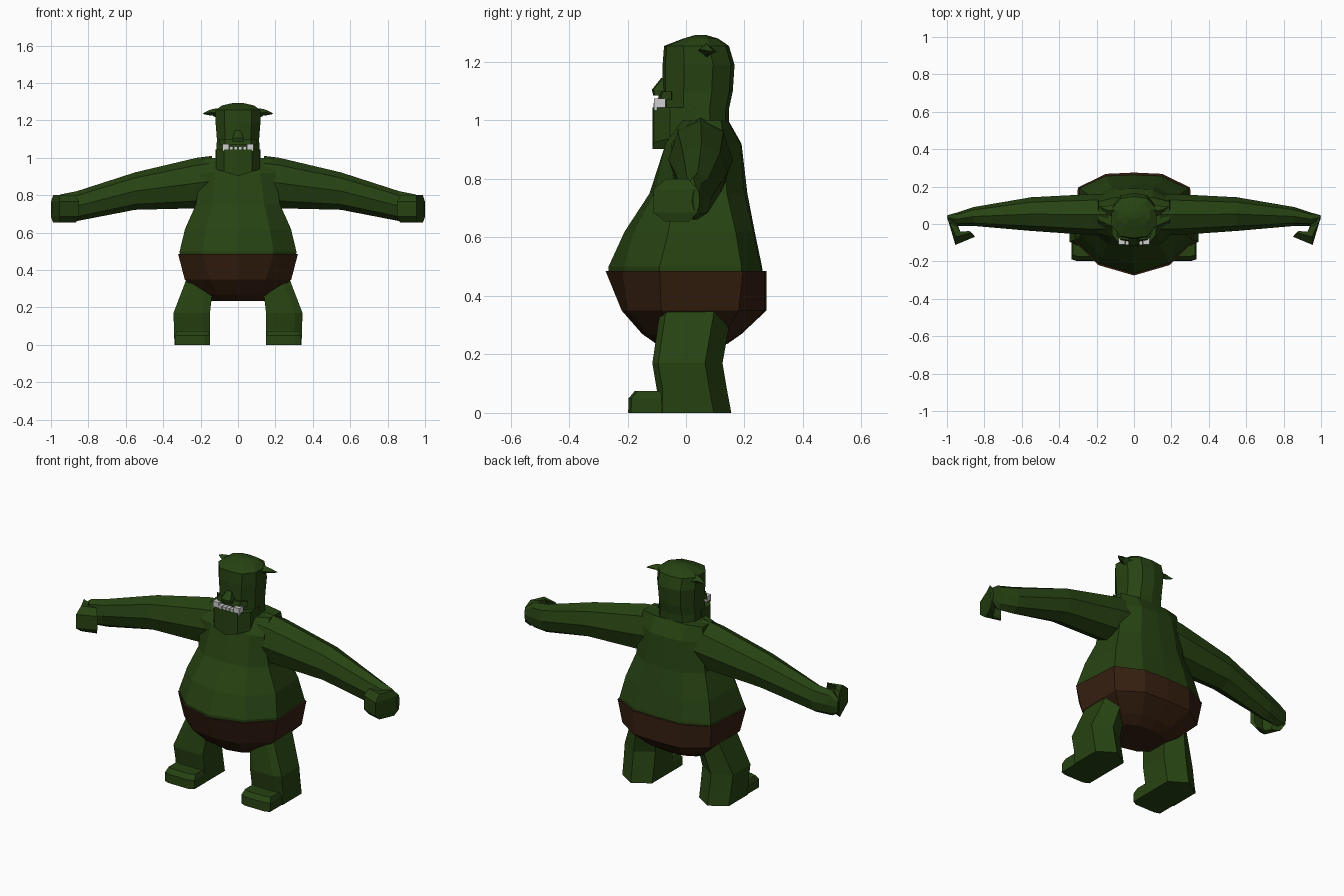
import bpy, bmesh, math

if "Cube" in bpy.data.objects:
    bpy.data.objects.remove(bpy.data.objects["Cube"])


def material(name, rgb):
    m = bpy.data.materials.new(name)
    m.diffuse_color = (*rgb, 1)
    m.use_nodes = True
    m.node_tree.nodes["Principled BSDF"].inputs["Base Color"].default_value = m.diffuse_color
    return m


GREEN = material("dark green skin", (0.02, 0.055, 0.006))
BROWN = material("brown cloth", (0.036, 0.014, 0.005))
WHITE = material("tooth white", (0.62, 0.62, 0.62))


def loft(name, rings, mat):
    """Skin closed rings of 3D points, capping both ends."""
    bm = bmesh.new()
    vs = [[bm.verts.new(p) for p in r] for r in rings]
    n = len(vs[0])
    for a, b in zip(vs, vs[1:]):
        for i in range(n):
            j = (i + 1) % n
            bm.faces.new((a[i], a[j], b[j], b[i]))
    bm.faces.new(vs[0][::-1])
    bm.faces.new(vs[-1])
    bmesh.ops.recalc_face_normals(bm, faces=bm.faces)
    me = bpy.data.meshes.new(name)
    bm.to_mesh(me)
    bm.free()
    me.materials.append(mat)
    ob = bpy.data.objects.new(name, me)
    bpy.context.collection.objects.link(ob)
    return ob


def whole(z, half):
    """Mirror a half outline (front to back, x >= 0) into a full ring."""
    return [(x, y, z) for x, y in half] + [(-x, y, z) for x, y in half[-2:0:-1]]


def pair(name, rings, mat):
    for side, s in (("left", 1), ("right", -1)):
        loft(f"{side}_{name}", [[(s * x, y, z) for x, y, z in r] for r in rings], mat)


def block(name, x0, x1, y0, y1, z0, z1, mat):
    loft(name, [[(x0, y0, z), (x1, y0, z), (x1, y1, z), (x0, y1, z)] for z in (z0, z1)], mat)


# Pear-shaped torso
loft("torso", [
    whole(0.46, [(0, -.265), (.18, -.21), (.31, -.09), (.29, .19), (.15, .26), (0, .265)]),
    whole(0.50, [(0, -.265), (.19, -.21), (.312, -.09), (.29, .19), (.15, .255), (0, .26)]),
    whole(0.62, [(0, -.21), (.17, -.18), (.283, -.06), (.265, .17), (.14, .23), (0, .235)]),
    whole(0.75, [(0, -.125), (.14, -.11), (.225, -.04), (.22, .14), (.12, .2), (0, .21)]),
    whole(0.92, [(0, -.07), (.12, -.07), (.2, -.05), (.2, .13), (.1, .185), (0, .19)]),
    whole(1.00, [(0, -.02), (.1, -.02), (.19, .02), (.19, .12), (.1, .142), (0, .145)]),
], GREEN)

# Shorts
loft("shorts", [
    whole(0.235, [(0, -.1), (.09, -.08), (.14, -.04), (.14, .1), (.08, .13), (0, .14)]),
    whole(0.27, [(0, -.15), (.11, -.13), (.2, -.06), (.2, .13), (.1, .185), (0, .19)]),
    whole(0.35, [(0, -.22), (.15, -.2), (.285, -.085), (.28, .18), (.15, .268), (0, .275)]),
    whole(0.485, [(0, -.275), (.19, -.22), (.32, -.09), (.3, .195), (.15, .268), (0, .275)]),
], BROWN)


# Legs and feet
def leg_ring(z, x0, x1, y0, y1):
    ym = y1 - 0.06
    return [(x0, y0 + .01, z), (x0 + .04, y0, z), (x1 - .04, y0, z), (x1, y0 + .02, z),
            (x1, ym, z), ((x0 + x1) / 2, y1, z), (x0, ym, z)]


pair("leg", [leg_ring(0, .15, .34, -.1, .155), leg_ring(.08, .15, .342, -.1, .14),
             leg_ring(.17, .15, .345, -.115, .125), leg_ring(.34, .13, .28, -.09, .155),
             leg_ring(.42, .13, .25, -.08, .15)], GREEN)


def foot_ring(z, front, inset):
    a, b = .15 + inset, .335 - inset
    return [(a, front + .015, z), (a + .03, front, z), (b - .03, front, z), (b, front + .01, z),
            (b, -.05, z), (a, -.05, z)]


pair("foot", [foot_ring(0, -.198, 0), foot_ring(.05, -.196, 0), foot_ring(.075, -.175, .008)], GREEN)


# Arms: eight-sided sections along x
def arm_ring(x, cy, cz, ry, rz):
    return [(x, cy + ry * math.cos(k * math.pi / 4), cz + rz * math.sin(k * math.pi / 4))
            for k in range(8)]


pair("arm", [arm_ring(*a) for a in (
    (.14, .05, .875, .11, .135), (.22, .05, .865, .11, .135), (.55, .053, .822, .09, .1),
    (.86, .04, .742, .05, .08), (.95, .025, .732, .035, .072), (.998, .035, .728, .012, .04))], GREEN)

# Curled hands: hooked outline stacked in z
HOOK = [(1.0, .04), (.955, -.112), (.85, -.068), (.865, -.05), (.925, -.058), (.945, 0)]


def hook_ring(z, s):
    return [(.94 + (x - .94) * (.6 + .4 * s), -.025 + (y + .025) * s, z) for x, y in HOOK]


pair("hand", [hook_ring(.655, .55), hook_ring(.685, 1), hook_ring(.765, 1), hook_ring(.80, .5)], GREEN)


# Head and neck
def head_ring(z, w, f, b):
    d = b - f
    return whole(z, [(0, f), (w * .6, f + .04 * d), (w, f + .3 * d),
                     (w, f + .7 * d), (w * .6, b - .05 * d), (0, b)])


loft("head", [head_ring(*h) for h in (
    (.90, .12, -.05, .145), (1.04, .115, -.075, .147), (1.10, .113, -.08, .16),
    (1.19, .12, -.08, .166), (1.255, .12, -.075, .147), (1.28, .085, -.01, .11),
    (1.292, .03, .03, .07))], GREEN)

# Jutting jaw with a V-shaped lower edge
JAW = [(0, -.115), (.075, -.11), (.118, -.055), (.12, .03), (0, .03)]
jaw_top = whole(1.045, JAW)
loft("jaw", [[(x, y, .903 + .3 * abs(x)) for x, y, z in jaw_top], jaw_top], GREEN)

# Upper lip and nose
loft("upper_lip", [whole(z, [(0, f), (.07, f + .01), (.1, -.05), (0, -.04)])
                   for z, f in ((1.07, -.097), (1.10, -.09))], GREEN)
loft("nose", [whole(z, [(0, f), (w, f + .006), (w, -.06), (0, -.06)])
              for z, f, w in ((1.085, -.112, .03), (1.105, -.117, .03), (1.145, -.085, .015))], GREEN)

# Teeth: two large tusks and a row of small ones
for s in (-1, 1):
    block("left_tusk" if s > 0 else "right_tusk", s * .066 - .018, s * .066 + .018,
          -.109, -.07, 1.035, 1.075, WHITE)
for k in range(4):
    x = (k - 1.5) * .024
    block(f"small_tooth_{k + 1}", x - .01, x + .01, -.112, -.08, 1.035, 1.06, WHITE)


# Pointed ears
def ear_ring(x, y, z, ry, rz):
    return [(x, y - ry, z), (x, y, z - rz), (x, y + ry, z), (x, y, z + rz)]


pair("ear", [ear_ring(.10, .07, 1.235, .035, .03), ear_ring(.135, .072, 1.243, .025, .018),
             ear_ring(.16, .08, 1.24, .014, .012), ear_ring(.186, .092, 1.236, .002, .002)], GREEN)
